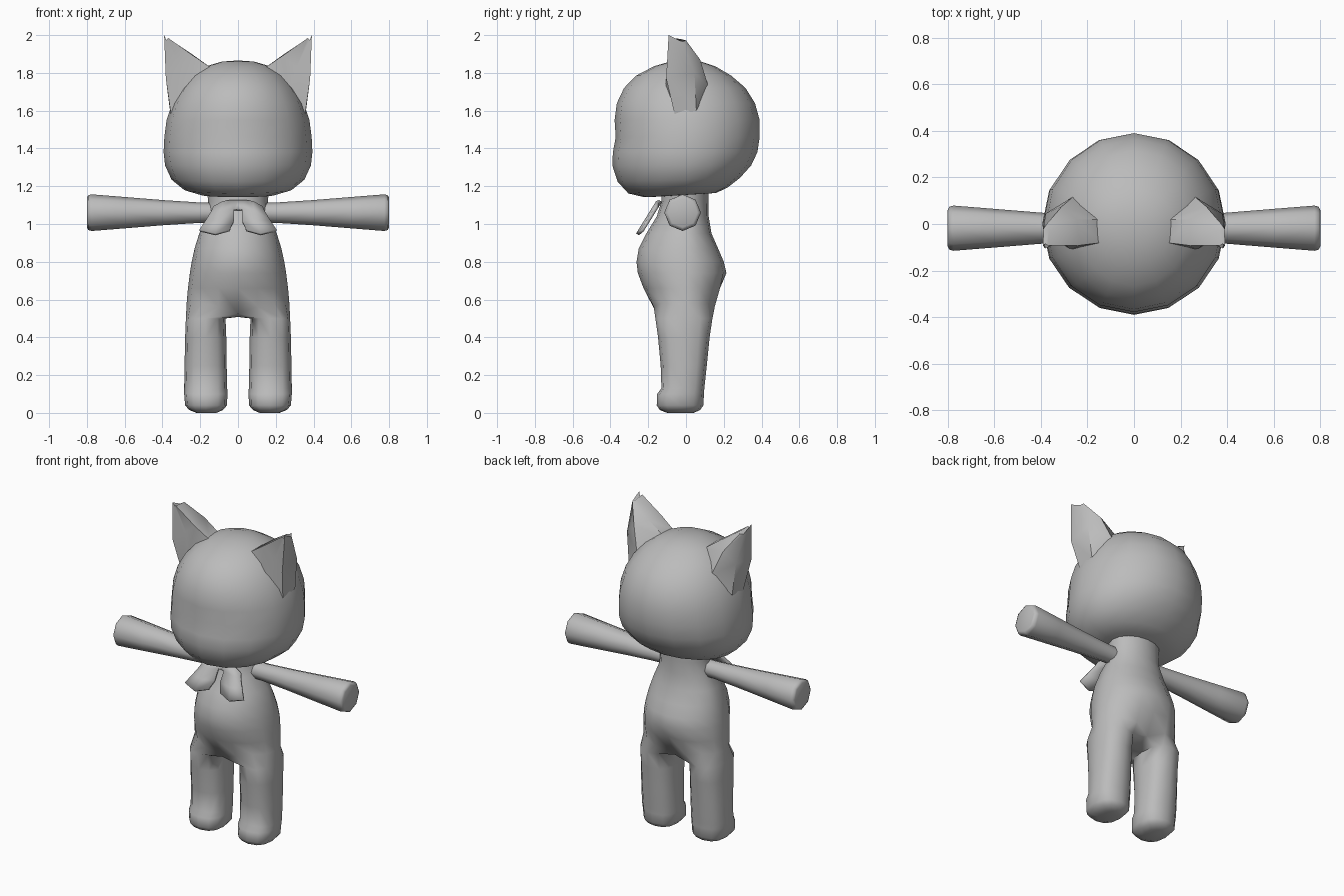
import bpy, bmesh, math
from mathutils import Vector

if "Cube" in bpy.data.objects:
    bpy.data.objects.remove(bpy.data.objects["Cube"])

grey = bpy.data.materials.new("plain grey")
grey.diffuse_color = (0.5, 0.5, 0.5, 1)
grey.use_nodes = True
grey.node_tree.nodes["Principled BSDF"].inputs["Base Color"].default_value = grey.diffuse_color


def finish(name, bm, angle=60):
    """Turn a bmesh into a smooth shaded grey object."""
    bmesh.ops.recalc_face_normals(bm, faces=bm.faces)
    me = bpy.data.meshes.new(name)
    bm.to_mesh(me)
    bm.free()
    me.materials.append(grey)
    ob = bpy.data.objects.new(name, me)
    bpy.context.collection.objects.link(ob)
    bpy.ops.object.select_all(action='DESELECT')
    ob.select_set(True)
    bpy.context.view_layer.objects.active = ob
    bpy.ops.object.shade_smooth_by_angle(angle=math.radians(angle))
    return ob


def bridge(bm, a, b):
    n = len(a)
    for i in range(n):
        bm.faces.new((a[i], a[(i + 1) % n], b[(i + 1) % n], b[i]))


def add_ring(bm, pts):
    return [bm.verts.new(p) for p in pts]


def fan(bm, ring, tip):
    v = bm.verts.new(tip)
    for i in range(len(ring)):
        bm.faces.new((ring[i], ring[(i + 1) % len(ring)], v))


def oval(z, rx, front, back, n=16, tilt=0.0):
    """Ring starting at the front, with separate front and back depth."""
    pts = []
    for i in range(n):
        a = 2 * math.pi * i / n
        c = math.cos(a)
        y = front * c if c > 0 else -back * c
        pts.append(Vector((rx * math.sin(a), y, z + tilt * y)))
    return pts


# Head: stacked ovals with a slight muzzle bulge
head_rings = [  # z, half width, front y, back y, tilt
    (1.155, 0.20, -0.22, 0.16, 0.06), (1.18, 0.285, -0.305, 0.22, 0.06),
    (1.235, 0.352, -0.362, 0.285, 0.03), (1.31, 0.386, -0.39, 0.345, 0),
    (1.38, 0.394, -0.387, 0.378, 0), (1.46, 0.39, -0.372, 0.39, 0),
    (1.55, 0.378, -0.378, 0.39, 0), (1.64, 0.348, -0.366, 0.365, 0),
    (1.72, 0.303, -0.328, 0.315, 0), (1.785, 0.245, -0.265, 0.24, 0),
    (1.835, 0.17, -0.17, 0.155, 0), (1.86, 0.085, -0.085, 0.08, 0)]
bm = bmesh.new()
rings = [add_ring(bm, oval(z, rx, f, b, tilt=t)) for z, rx, f, b, t in head_rings]
for a, b in zip(rings, rings[1:]):
    bridge(bm, a, b)
fan(bm, rings[0], (0, -0.02, 1.15))
fan(bm, rings[-1], (0, 0, 1.866))
finish("head", bm)

# Body: torso rings that split into two legs at the crotch
torso_rings = [  # z, half width, front y, back y
    (1.19, 0.165, -0.13, 0.12), (1.12, 0.158, -0.13, 0.12),
    (1.04, 0.165, -0.155, 0.12), (0.95, 0.205, -0.21, 0.135),
    (0.87, 0.23, -0.25, 0.17), (0.80, 0.245, -0.262, 0.20),
    (0.74, 0.255, -0.255, 0.214), (0.66, 0.265, -0.225, 0.195)]
bm = bmesh.new()
rings = [add_ring(bm, oval(*r)) for r in torso_rings]
rings[-1][8].co.y -= 0.02
hip = oval(0.58, 0.272, -0.185, 0.165)
for p in hip:
    p.z = 0.525 + 0.055 * min(1, abs(p.x) / 0.15)
hip[0].y, hip[8].y = -0.155, 0.115
rings.append(add_ring(bm, hip))
for a, b in zip(rings, rings[1:]):
    bridge(bm, a, b)
bm.faces.new(rings[0])
hip = rings[-1]
crotch = add_ring(bm, [(0, y, 0.508) for y in (0.06, -0.01, -0.09)])
leg_rings = [  # z, inner x, outer x, front y, back y
    (0.50, 0.066, 0.276, -0.162, 0.14), (0.40, 0.062, 0.28, -0.148, 0.125),
    (0.25, 0.06, 0.283, -0.134, 0.11), (0.13, 0.057, 0.285, -0.13, 0.097),
    (0.10, 0.056, 0.285, -0.153, 0.095), (0.04, 0.058, 0.28, -0.155, 0.092),
    (0.015, 0.08, 0.258, -0.138, 0.075), (0.0, 0.115, 0.22, -0.10, 0.04)]
for side in (1, -1):
    prev = [hip[(side * i) % 16] for i in range(9)] + crotch
    for z, xi, xo, yf, yb in leg_rings:
        pts = []
        for k in range(12):
            a = math.radians((k - 4) * 30)
            c, s = math.cos(a), math.sin(a)
            c = math.copysign(abs(c) ** 0.8, c)
            s = math.copysign(abs(s) ** 0.8, s)
            pts.append((side * ((xi + xo) / 2 + (xo - xi) / 2 * c),
                        (yf + yb) / 2 + (yb - yf) / 2 * s, z))
        ring = add_ring(bm, pts)
        bridge(bm, prev, ring)
        prev = ring
    bm.faces.new(prev)
finish("body_and_legs", bm, 80)

# Arms and ears, one per side
arm_profile = [(0.12, 0.052), (0.22, 0.055), (0.39, 0.066), (0.60, 0.083),
               (0.775, 0.097), (0.793, 0.092), (0.80, 0.078)]
ear_base = [(0.14, -0.08, 1.825), (0.14, 0.02, 1.825), (0.26, 0.118, 1.73),
            (0.36, 0.055, 1.60), (0.355, -0.06, 1.58), (0.27, -0.112, 1.70)]
ear_mid = [(0.235, -0.092, 1.89), (0.245, 0.02, 1.90), (0.31, 0.075, 1.87),
           (0.38, 0.045, 1.80), (0.382, -0.105, 1.77), (0.31, -0.075, 1.83)]
ear_tip = [(0.37, -0.092, 1.985), (0.365, -0.03, 1.98), (0.375, 0.0, 1.972),
           (0.388, -0.02, 1.965), (0.391, -0.092, 2.0), (0.38, -0.085, 1.975)]
for side, label in ((1, "right"), (-1, "left")):
    bm = bmesh.new()
    rings = [add_ring(bm, [(side * x, -0.018 + r * math.sin(math.pi * k / 4),
                            1.06 + r * math.cos(math.pi * k / 4)) for k in range(8)])
             for x, r in arm_profile]
    for a, b in zip(rings, rings[1:]):
        bridge(bm, a, b)
    bm.faces.new(rings[0])
    bm.faces.new(rings[-1])
    finish(label + "_arm", bm)

    bm = bmesh.new()
    rings = [add_ring(bm, [(side * x, y, z) for x, y, z in r])
             for r in (ear_base, ear_mid, ear_tip)]
    for a, b in zip(rings, rings[1:]):
        bridge(bm, a, b)
    bm.faces.new(rings[0])
    bm.faces.new(rings[-1])
    finish(label + "_ear", bm, 50)

# Neck scarf: a collar with two flared tails, drawn as half and mirrored
rows = [  # (x, z) from centre to outside, row by row downwards
    [(0, 1.122), (0.04, 1.122), (0.08, 1.117), (0.128, 1.09)],
    [(0, 1.075), (0.022, 1.075), (0.085, 1.07), (0.142, 1.06)],
    [None, (0.022, 1.015), (0.10, 1.01), (0.17, 1.015)],
    [None, (0.045, 0.965), (0.12, 0.945), (0.203, 0.965)]]
bm = bmesh.new()
for side in (1, -1):
    grid = [[bm.verts.new((side * p[0],
                           -0.135 - (1.122 - p[1]) * 0.62 - (0.012 if j == 2 else 0), p[1]))
             if p else None for j, p in enumerate(row)] for row in rows]
    for r0, r1 in zip(grid, grid[1:]):
        for j in range(3):
            quad = (r0[j], r0[j + 1], r1[j + 1], r1[j])
            if all(quad):
                bm.faces.new(quad)
bmesh.ops.remove_doubles(bm, verts=bm.verts, dist=0.0005)
scarf = finish("neck_scarf", bm, 40)
mod = scarf.modifiers.new("thickness", 'SOLIDIFY')
mod.thickness = 0.018
mod.offset = 0
